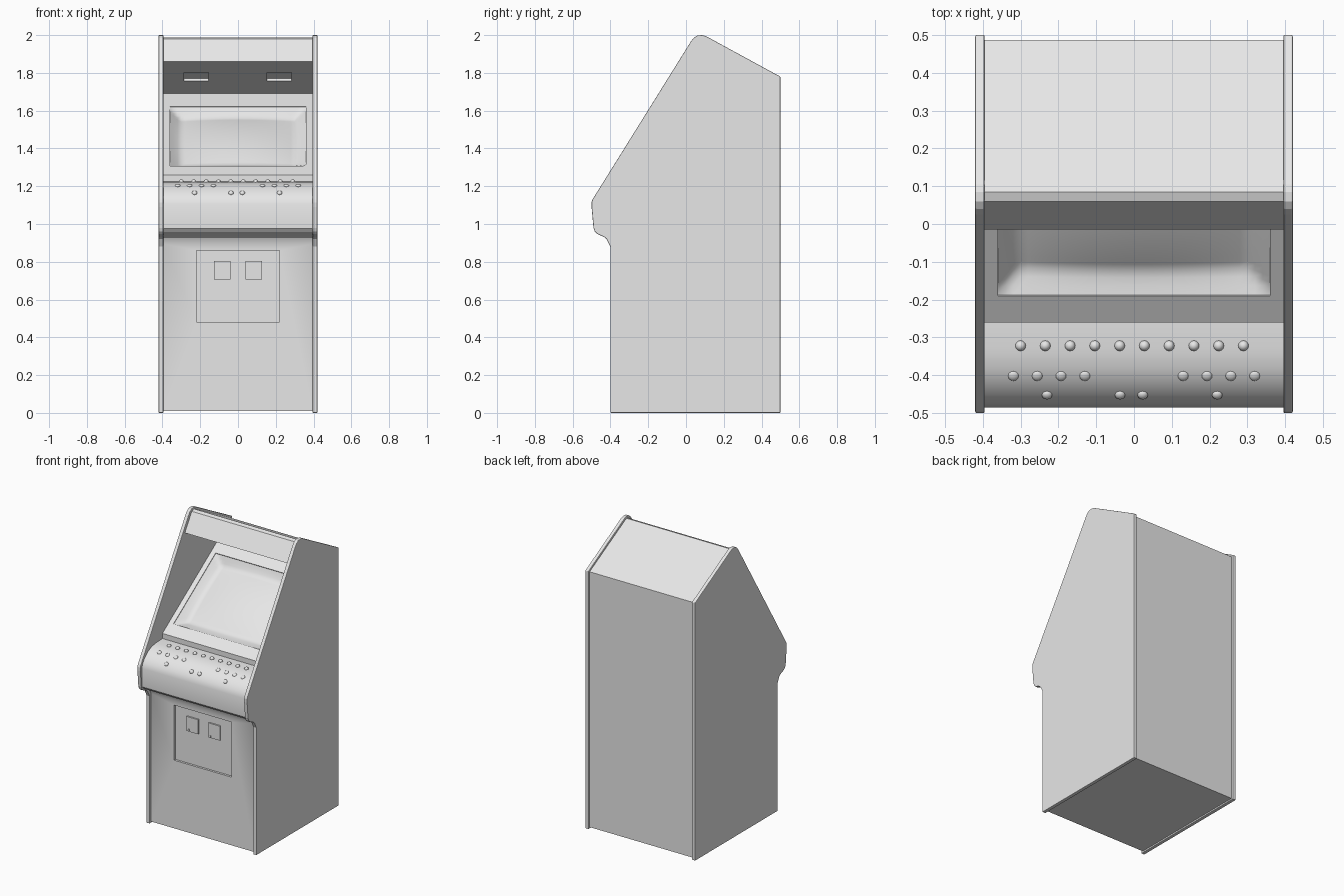
import bpy, bmesh, math
from mathutils import Matrix

if "Cube" in bpy.data.objects:
    bpy.data.objects.remove(bpy.data.objects["Cube"])

grey = bpy.data.materials.new("cabinet_grey")
grey.diffuse_color = (0.8, 0.8, 0.8, 1)
grey.use_nodes = True
grey.node_tree.nodes["Principled BSDF"].inputs["Base Color"].default_value = grey.diffuse_color


def finish(name, bm, smooth=None):
    bmesh.ops.recalc_face_normals(bm, faces=bm.faces)
    me = bpy.data.meshes.new(name)
    bm.to_mesh(me)
    bm.free()
    ob = bpy.data.objects.new(name, me)
    bpy.context.collection.objects.link(ob)
    me.materials.append(grey)
    if smooth:
        activate(ob)
        bpy.ops.object.shade_smooth_by_angle(angle=math.radians(smooth))
    return ob


def activate(ob):
    bpy.ops.object.select_all(action='DESELECT')
    ob.select_set(True)
    bpy.context.view_layer.objects.active = ob


def extrude_profile(name, pts, x0, x1, smooth=None):
    """Extrude a (y, z) outline along x."""
    bm = bmesh.new()
    f = bm.faces.new([bm.verts.new((x0, y, z)) for y, z in pts])
    new = bmesh.ops.extrude_face_region(bm, geom=[f])["geom"]
    for v in new:
        if isinstance(v, bmesh.types.BMVert):
            v.co.x = x1
    return finish(name, bm, smooth)


def box(name, centre, size, tilt=0):
    bm = bmesh.new()
    m = Matrix.Translation(centre) @ Matrix.Rotation(tilt, 4, 'X') @ Matrix.Diagonal((*size, 1))
    bmesh.ops.create_cube(bm, size=1, matrix=m)
    return finish(name, bm)


def cut(ob, cutter):
    cutter.hide_render = True
    mod = ob.modifiers.new("cut", 'BOOLEAN')
    mod.operation = 'DIFFERENCE'
    mod.solver = 'EXACT'
    mod.object = cutter
    activate(ob)
    bpy.ops.object.modifier_apply(modifier=mod.name)
    bpy.data.objects.remove(cutter)


# Side panels
side = [(-0.40, 0), (0.5, 0), (0.5, 1.78), (0.105, 1.995), (0.085, 2.0), (0.06, 1.998),
        (0.04, 1.985), (0.025, 1.965), (-0.495, 1.13), (-0.5, 1.115), (-0.5, 1.09), (-0.49, 0.98),
        (-0.483, 0.96), (-0.47, 0.947), (-0.435, 0.932), (-0.42, 0.92), (-0.40, 0.88)]
for label, s in (("left", -1), ("right", 1)):
    panel = extrude_profile(label + "_side_panel", side, s * 0.395, s * 0.42)
    bev = panel.modifiers.new("edge", 'BEVEL')
    bev.width = 0.004
    bev.segments = 2
    bev.limit_method = 'ANGLE'
    bev.angle_limit = math.radians(60)

# Body: front, control deck, sloped bezel, marquee, roof and back in one outline
body_outline = [(-0.385, 0.01), (0.487, 0.01), (0.487, 1.772), (0.085, 1.988), (0.06, 1.98),
                (-0.015, 1.86), (0.37, 1.69), (-0.26, 1.26), (-0.26, 1.225), (-0.33, 1.222),
                (-0.38, 1.213), (-0.42, 1.194), (-0.45, 1.168), (-0.472, 1.14), (-0.485, 1.105),
                (-0.48, 0.975), (-0.465, 0.957), (-0.43, 0.943), (-0.40, 0.925), (-0.385, 0.895)]
body = extrude_profile("cabinet_body", body_outline, -0.396, 0.396)

# Recesses: coin door, screen, speakers
slope = math.atan2(0.43, 0.63)
cut(body, box("door_cutter", (0, -0.385, 0.67), (0.44, 0.03, 0.38)))
cut(body, box("screen_cutter", (0, 0.04, 1.465), (0.72, 0.557, 0.14), slope))
for x in (-0.222, 0.218):
    cut(body, box("speaker_cutter", (x, 0.166, 1.78), (0.13, 0.11, 0.03), math.atan2(-0.17, 0.385)))
activate(body)
bpy.ops.object.shade_smooth_by_angle(angle=math.radians(28))

# Curved screen sunk behind a sloping surround
bm = bmesh.new()
bmesh.ops.create_grid(bm, x_segments=36, y_segments=28, size=1)
for v in bm.verts:
    u, w = v.co.x, v.co.y
    edge = min((1 - abs(u)) * 0.36, (1 - abs(w)) * 0.278)
    ramp = min(edge / 0.06, 1)
    bulge = 0.035 * (1 - u * u) * (1 - w * w)
    v.co = (u * 0.36, w * 0.278, -0.004 - 0.045 * ramp + bulge * ramp)
bm.transform(Matrix.Translation((0, 0.04, 1.465)) @ Matrix.Rotation(slope, 4, 'X'))
finish("screen", bm, 40)

# Coin slot plates with return buttons
for label, x in (("left", -0.083), ("right", 0.083)):
    box(label + "_coin_plate", (x, -0.373, 0.755), (0.088, 0.014, 0.10))
    box(label + "_coin_return", (x - 0.028, -0.382, 0.716), (0.012, 0.006, 0.012))


# Control buttons: flattened domes in three rows
def button_row(name, xs, y, z, tilt, height):
    bm = bmesh.new()
    for x in xs:
        m = (Matrix.Translation((x, y, z)) @ Matrix.Rotation(tilt, 4, 'X')
             @ Matrix.Diagonal((0.014, 0.014, height, 1)))
        bmesh.ops.create_uvsphere(bm, u_segments=12, v_segments=8, radius=1, matrix=m)
    finish(name, bm, 40)


button_row("back_buttons", [-0.30 + 0.0655 * i for i in range(10)], -0.322, 1.222, 0.05, 0.014)
button_row("middle_buttons", [s * (0.13 + 0.063 * i) for s in (-1, 1) for i in range(4)],
           -0.402, 1.203, 0.44, 0.007)
button_row("front_buttons", [-0.23, -0.037, 0.023, 0.22], -0.452, 1.165, 0.8, 0.01)
